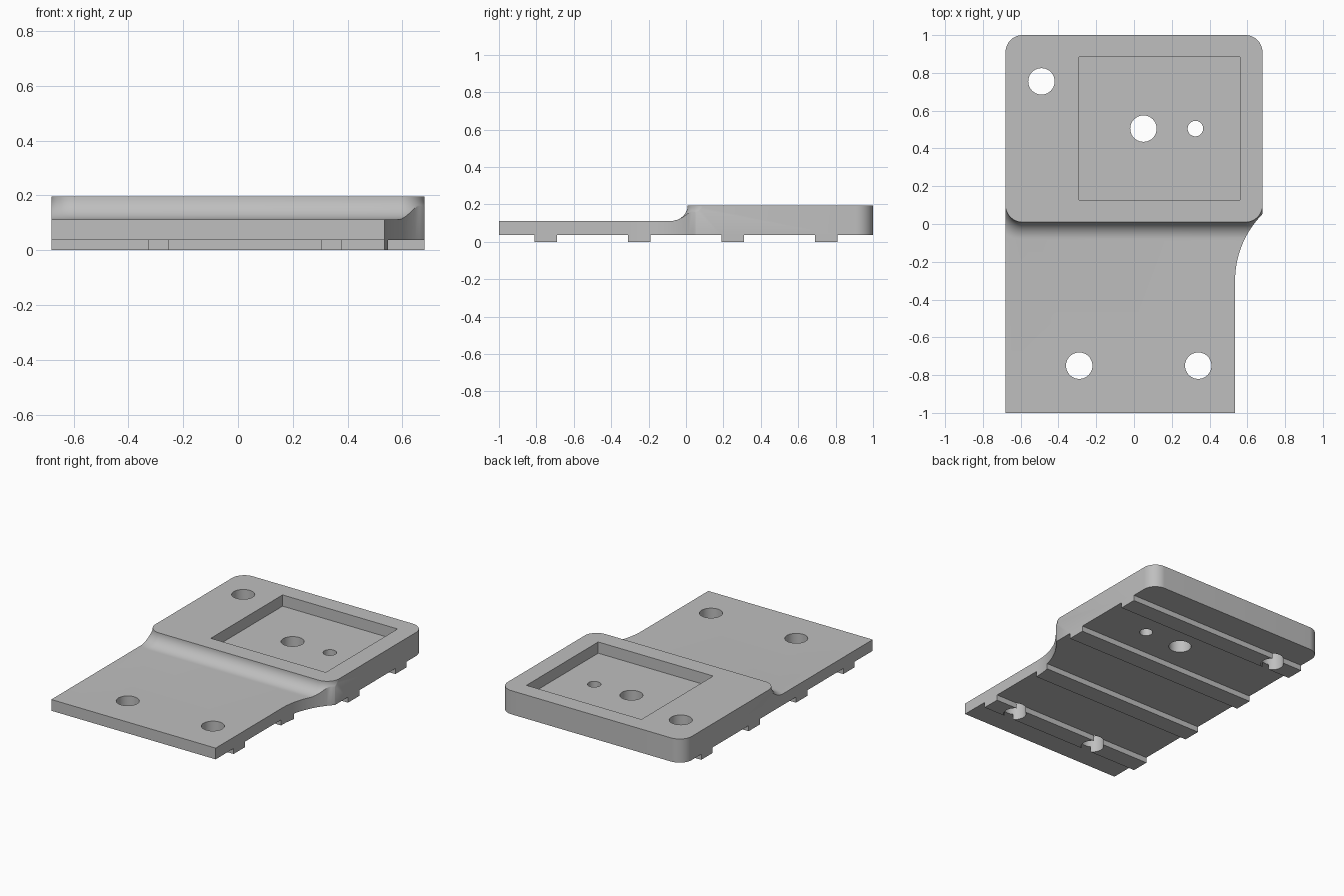
import bpy, bmesh
from math import sin, cos, pi, sqrt, radians

cube = bpy.data.objects.get("Cube")
if cube:
    bpy.data.objects.remove(cube, do_unlink=True)

HALF_W, RADIUS = 0.68, 0.09
PLATE_TOP, TOP, RIB = 0.112, 0.195, 0.037
CORNER_X = HALF_W - RADIUS


def arc(cx, cy, r, start, end, steps=16):
    angles = [radians(start + (end - start) * i / steps) for i in range(steps + 1)]
    return [(cx + r * cos(a), cy + r * sin(a)) for a in angles]


def loft(name, rings):
    """Closed solid through a list of (outline, height) rings."""
    bm = bmesh.new()
    loops = [[bm.verts.new((x, y, z)) for x, y in pts] for pts, z in rings]
    bm.faces.new(loops[0])
    bm.faces.new(loops[-1])
    for a, b in zip(loops, loops[1:]):
        for i in range(len(a)):
            j = (i + 1) % len(a)
            bm.faces.new((a[i], a[j], b[j], b[i]))
    bmesh.ops.recalc_face_normals(bm, faces=bm.faces)
    mesh = bpy.data.meshes.new(name)
    bm.to_mesh(mesh)
    bm.free()
    obj = bpy.data.objects.new(name, mesh)
    bpy.context.collection.objects.link(obj)
    return obj


def box(name, x0, x1, y0, y1, z0, z1):
    pts = [(x0, y0), (x1, y0), (x1, y1), (x0, y1)]
    return loft(name, [(pts, z0), (pts, z1)])


def boolean(target, tool, operation):
    mod = target.modifiers.new(tool.name, 'BOOLEAN')
    mod.operation, mod.object, mod.solver = operation, tool, 'EXACT'
    bpy.context.view_layer.objects.active = target
    bpy.ops.object.modifier_apply(modifier=mod.name)
    bpy.data.objects.remove(tool, do_unlink=True)


# Outline: narrow front tongue, curved flare on the left, rounded back corners
FRONT_X, FLARE_Y, FLARE_R = 0.535, -0.30, 0.5
flare = []
for i in range(21):
    dy = 0.35 * i / 20
    flare.append((FRONT_X + FLARE_R - sqrt(FLARE_R ** 2 - dy ** 2), FLARE_Y + dy))
outline = [(-HALF_W, -1), (FRONT_X, -1)] + flare + [(HALF_W, 0.054)]
outline += arc(CORNER_X, 1 - RADIUS, RADIUS, 0, 90)
outline += arc(-CORNER_X, 1 - RADIUS, RADIUS, 90, 180)
body = loft("mounting_plate", [(outline, 0), (outline, TOP)])


# Raised block with a concave fillet that runs round its front corners
def step_outline(offset):
    r, back = RADIUS + offset, 2 + offset
    pts = arc(-CORNER_X, 0.1, r, 180, 270) + arc(CORNER_X, 0.1, r, 270, 360)
    return pts + [(CORNER_X + r, back), (-CORNER_X - r, back)]


rings = [(step_outline(2), -0.1), (step_outline(2), PLATE_TOP)]
for i in range(13):
    t = pi / 2 * i / 12
    rings.append((step_outline(0.0005 + 0.09 * (1 - sin(t))),
                  PLATE_TOP + (TOP + 0.001 - PLATE_TOP) * (1 - cos(t))))
rings.append((step_outline(0.0005), TOP + 0.1))
boolean(body, loft("step_form", rings), 'INTERSECT')

# Grooves underneath that leave four cross ribs
edges = [-1.1]
for centre in (-0.75, -0.25, 0.25, 0.75):
    edges += [centre - 0.06, centre + 0.06]
edges.append(1.1)
for y0, y1 in zip(edges[::2], edges[1::2]):
    boolean(body, box("groove", -1, 1, y0, y1, -0.1, RIB), 'DIFFERENCE')

# Rectangular pocket in the top
boolean(body, box("pocket", -0.29, 0.56, 0.127, 0.885, 0.12, 0.4), 'DIFFERENCE')

# Through holes
for x, y, r in [(-0.49, 0.755, 0.07), (0.05, 0.505, 0.07), (0.325, 0.505, 0.041),
                (-0.29, -0.75, 0.07), (0.34, -0.75, 0.07)]:
    circle = arc(x, y, r, 0, 360, 40)[:-1]
    boolean(body, loft("hole", [(circle, -0.2), (circle, 0.4)]), 'DIFFERENCE')

# Single grey finish
grey = bpy.data.materials.new("grey")
grey.use_nodes = True
colour = (0.52, 0.52, 0.52, 1)
grey.diffuse_color = colour
grey.node_tree.nodes["Principled BSDF"].inputs["Base Color"].default_value = colour
body.data.materials.clear()
body.data.materials.append(grey)

bpy.ops.object.select_all(action='DESELECT')
body.select_set(True)
bpy.context.view_layer.objects.active = body
bpy.ops.object.shade_smooth_by_angle(angle=radians(30))
